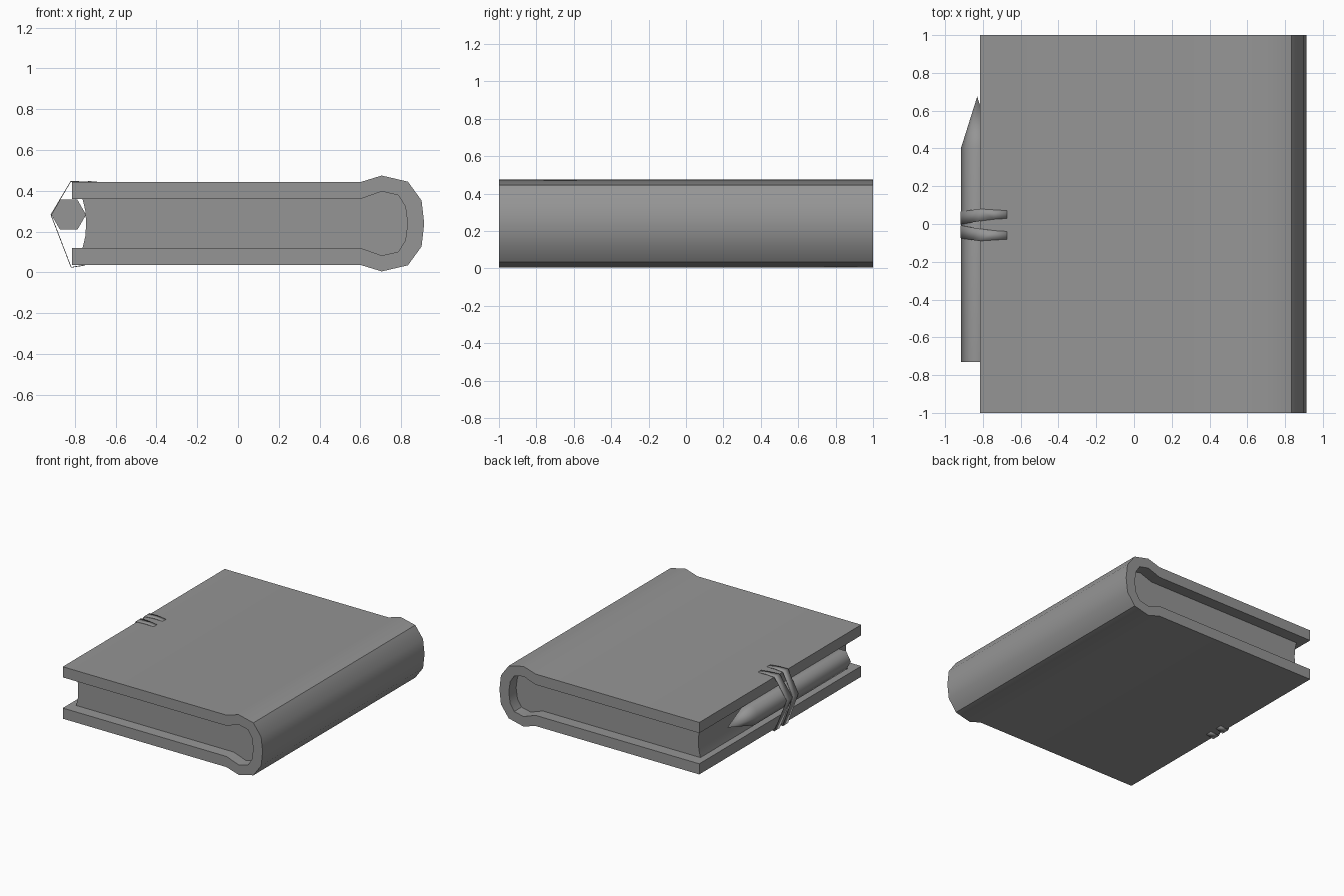
import bpy, bmesh, math

old = bpy.data.objects.get("Cube")
if old:
    bpy.data.objects.remove(old, do_unlink=True)

GREY = (0.3, 0.3, 0.3, 1)
grey = bpy.data.materials.new("plain grey")
grey.use_nodes = True
grey.diffuse_color = GREY
grey.node_tree.nodes["Principled BSDF"].inputs["Base Color"].default_value = GREY
MID = 0.24  # mid height of the book


def finish(name, bm, angle):
    bmesh.ops.recalc_face_normals(bm, faces=bm.faces)
    mesh = bpy.data.meshes.new(name)
    bm.to_mesh(mesh)
    bm.free()
    mesh.materials.append(grey)
    obj = bpy.data.objects.new(name, mesh)
    bpy.context.collection.objects.link(obj)
    bpy.ops.object.select_all(action="DESELECT")
    obj.select_set(True)
    bpy.context.view_layer.objects.active = obj
    bpy.ops.object.shade_smooth_by_angle(angle=math.radians(angle))
    return obj


def extrude_profile(name, profile, half_length):
    """Extrude an x-z outline along y."""
    bm = bmesh.new()
    face = bm.faces.new([bm.verts.new((x, -half_length, z)) for x, z in profile])
    out = bmesh.ops.extrude_face_region(bm, geom=[face])
    verts = [v for v in out["geom"] if isinstance(v, bmesh.types.BMVert)]
    bmesh.ops.translate(bm, verts=verts, vec=(0, 2 * half_length, 0))
    return finish(name, bm, 40)


def mirrored(upper):
    """Complete a half outline whose last point lies on the mid height."""
    return upper + [(x, 2 * MID - z) for x, z in reversed(upper[:-1])]


# Cover with rounded spine
outer = mirrored([(-0.815, 0.443), (0.6, 0.443), (0.705, 0.475), (0.833, 0.445),
                  (0.9, 0.353), (0.913, MID)])
inner = mirrored([(-0.815, 0.36), (0.6, 0.36), (0.705, 0.397), (0.785, 0.379),
                  (0.82, 0.325), (0.832, MID)])
extrude_profile("cover", outer + inner[::-1], 1)

# Page block with a hollow fore edge
extrude_profile("pages", [(-0.745, MID), (-0.748, 0.3), (-0.762, 0.36)] + inner[1:-1]
                + [(-0.762, 0.12), (-0.748, 0.18)], 0.91)

# Hexagonal pencil with a tapered point
bm = bmesh.new()
ring = [bm.verts.new((-0.83 + 0.085 * math.cos(i * math.pi / 3), -0.73,
                      0.283 + 0.085 * math.sin(i * math.pi / 3))) for i in range(6)]
end = bm.faces.new(ring)
out = bmesh.ops.extrude_face_region(bm, geom=[end])
far = [g for g in out["geom"] if isinstance(g, bmesh.types.BMVert)]
cap = [g for g in out["geom"] if isinstance(g, bmesh.types.BMFace)]
bmesh.ops.translate(bm, verts=far, vec=(0, 1.135, 0))
tip = bmesh.ops.poke(bm, faces=cap)["verts"]
bmesh.ops.translate(bm, verts=tip, vec=(0, 0.27, 0))
finish("pencil", bm, 65)

# Two thin straps holding the pencil: x, z, inner y, outer y
path = [(-0.66, 0.44, 0.035, 0.075), (-0.74, 0.447, 0.03, 0.08), (-0.82, 0.446, 0.02, 0.085),
        (-0.917, 0.283, 0.003, 0.07), (-0.818, 0.025, 0.02, 0.085), (-0.75, 0.036, 0.03, 0.08)]
for name, side in (("back_strap", 1), ("front_strap", -1)):
    bm = bmesh.new()
    rows = [[bm.verts.new((x, side * y - 0.005, z)) for y in (a, b)] for x, z, a, b in path]
    for p, q in zip(rows, rows[1:]):
        bm.faces.new((p[0], p[1], q[1], q[0]))
    strap = finish(name, bm, 40)
    mod = strap.modifiers.new("thickness", "SOLIDIFY")
    mod.thickness = 0.004
    mod.offset = 0
